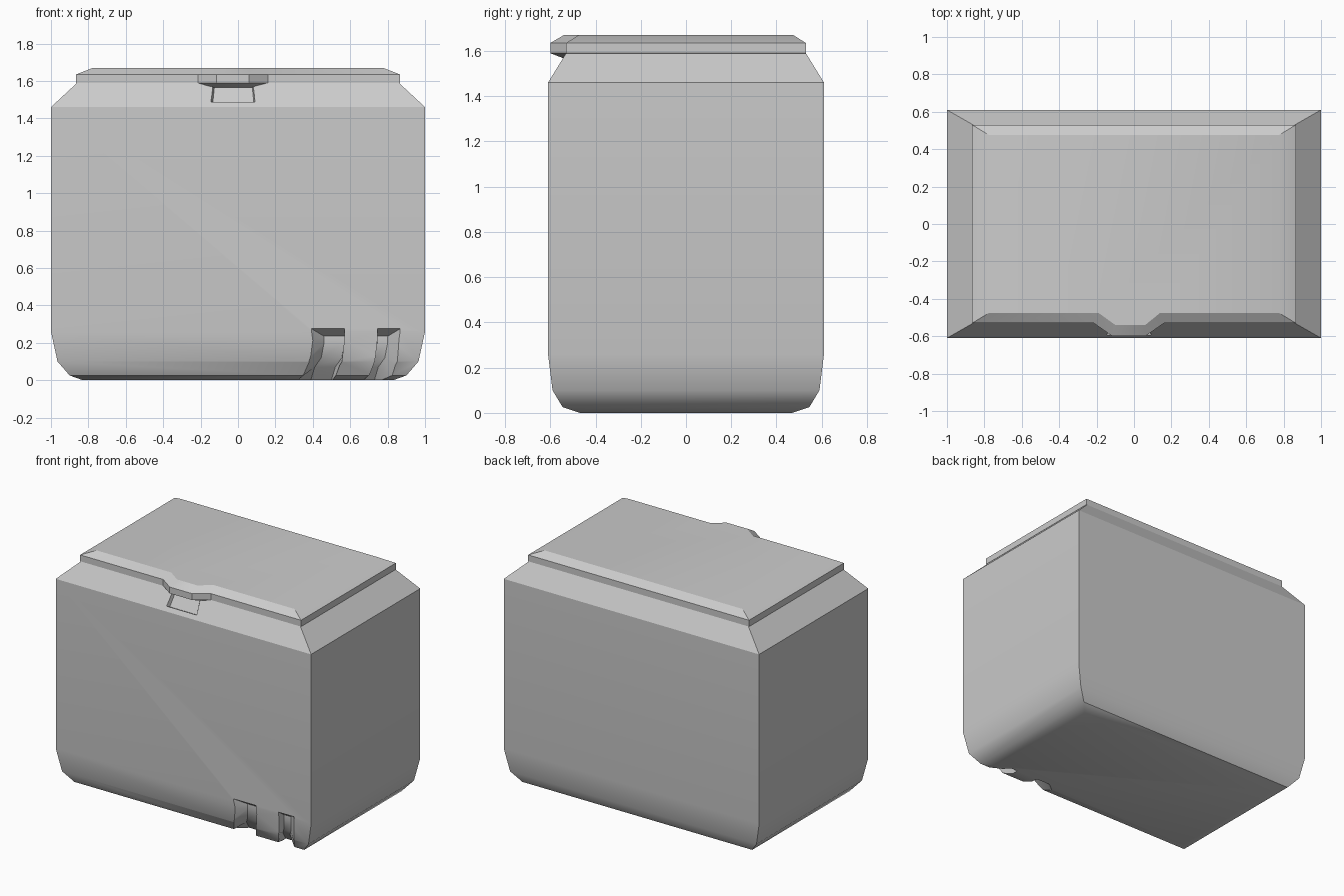
import bpy, bmesh
from math import radians

if "Cube" in bpy.data.objects:
    bpy.data.objects.remove(bpy.data.objects["Cube"])


def loft(name, rings):
    """Closed solid through rings of equal point count."""
    bm = bmesh.new()
    loops = [[bm.verts.new(p) for p in ring] for ring in rings]
    for a, b in zip(loops, loops[1:]):
        for i in range(len(a)):
            j = (i + 1) % len(a)
            bm.faces.new((a[i], a[j], b[j], b[i]))
    bm.faces.new(loops[0][::-1])
    bm.faces.new(loops[-1])
    bmesh.ops.recalc_face_normals(bm, faces=bm.faces)
    me = bpy.data.meshes.new(name)
    bm.to_mesh(me)
    bm.free()
    ob = bpy.data.objects.new(name, me)
    bpy.context.collection.objects.link(ob)
    return ob


def activate(ob):
    bpy.ops.object.select_all(action='DESELECT')
    ob.select_set(True)
    bpy.context.view_layer.objects.active = ob


def cut(ob, cutter):
    activate(ob)
    mod = ob.modifiers.new("cut", 'BOOLEAN')
    mod.operation = 'DIFFERENCE'
    mod.solver = 'EXACT'
    mod.object = cutter
    bpy.ops.object.modifier_apply(modifier=mod.name)
    bpy.data.objects.remove(cutter, do_unlink=True)


def rect(hx, hy, z):
    return [(-hx, -hy, z), (hx, -hy, z), (hx, hy, z), (-hx, hy, z)]


# Body: rounded foot, straight walls, sloped shoulder
body = loft("body", [rect(*r) for r in (
    (0.83, 0.47, 0), (0.90, 0.545, 0.025), (0.965, 0.59, 0.10),
    (1.0, 0.61, 0.26), (1.0, 0.61, 1.46), (0.86, 0.53, 1.59))])

# Finger recess in the front shoulder
cut(body, loft("recess_cutter", [
    [(-0.16, -0.627, 1.505), (0.10, -0.627, 1.505), (0.085, -0.56, 1.61), (-0.145, -0.56, 1.61)],
    [(-0.135, -0.57, 1.478), (0.085, -0.57, 1.478), (0.075, -0.51, 1.58), (-0.125, -0.51, 1.58)]]))

# Two curved slots wrapping under the front lower edge, with a pad left between
OUTER = ((0.64, 0.295), (0.64, 0.22), (0.62, 0.085), (0.56, -0.005), (0.48, -0.03))
INNER = ((0.55, 0.235), (0.55, 0.20), (0.53, 0.12), (0.49, 0.07), (0.40, -0.03))
SHIFT = (0, 0, 0.015, 0.05, 0.08)


def slot(out_l, out_r, in_l, in_r):
    rings = []
    for (yo, zo), (yi, zi), s in zip(OUTER, INNER, SHIFT):
        rings.append([(out_l - s, -yo, zo), (out_r - s, -yo, zo),
                      (in_r - s, -yi, zi), (in_l - s, -yi, zi)])
    return loft("slot_cutter", rings)


cut(body, slot(0.36, 0.57, 0.46, 0.57))
cut(body, slot(0.745, 0.90, 0.745, 0.80))


# Lid with a chamfered top and an off-centre front tab
def lid_ring(hx, hy, z, tab_x, tab_y, tab_z=None):
    a, b, c, d = tab_x
    t = z if tab_z is None else tab_z
    return [(-hx, -hy, z), (a, -hy, z), (b, -tab_y, t), (c, -tab_y, t),
            (d, -hy, z), (hx, -hy, z), (hx, hy, z), (-hx, hy, z)]


wide = (-0.215, -0.115, 0.06, 0.16)
lid = loft("lid", [
    lid_ring(0.84, 0.51, 1.57, (-0.20, -0.14, 0.08, 0.15), 0.535, 1.565),
    lid_ring(0.865, 0.53, 1.59, wide, 0.60),
    lid_ring(0.865, 0.53, 1.635, wide, 0.60),
    lid_ring(0.775, 0.475, 1.67, (-0.19, -0.10, 0.06, 0.14), 0.54)])

for ob in (body, lid):
    activate(ob)
    bpy.ops.object.shade_smooth_by_angle(angle=radians(30))
